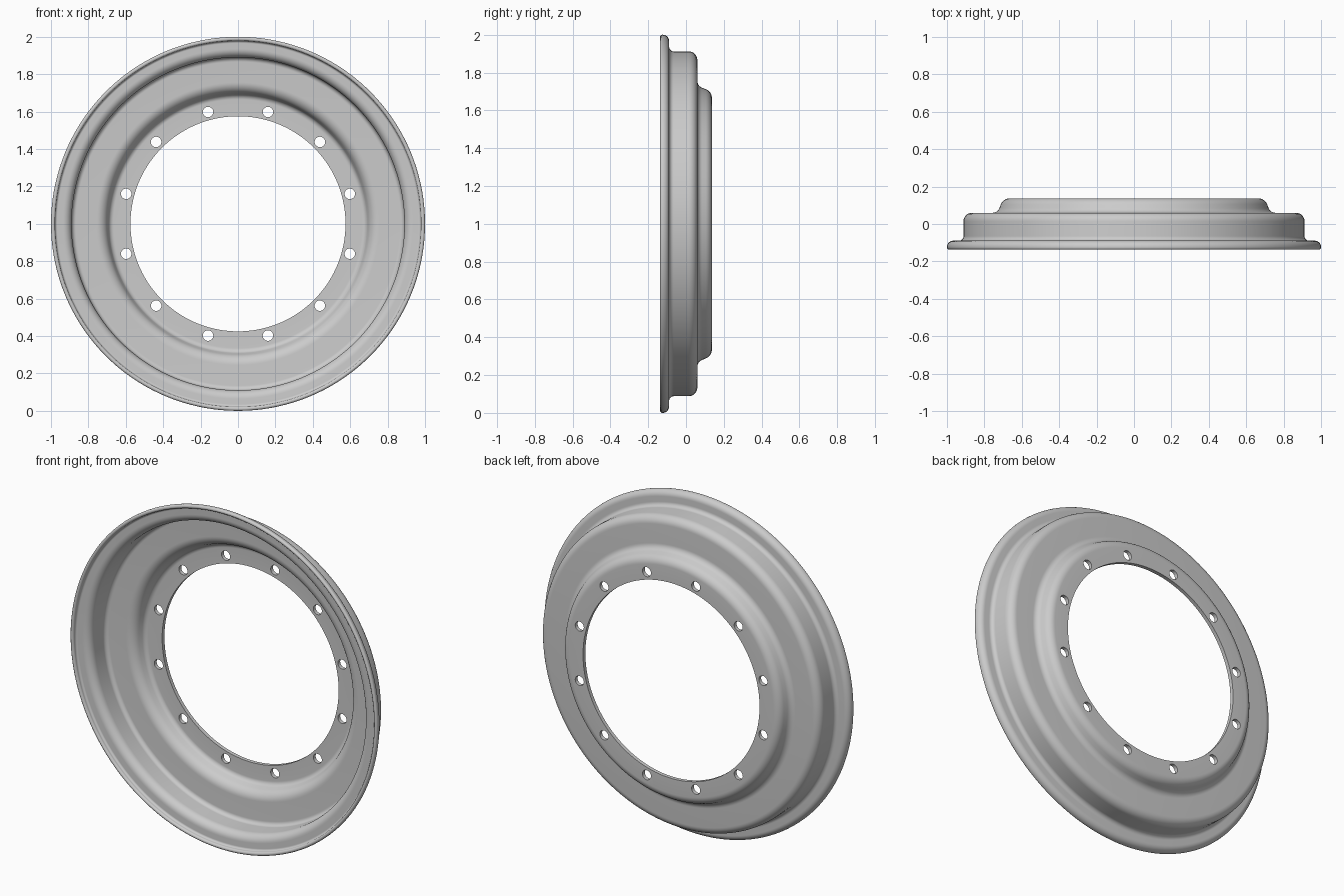
import bpy, bmesh, math
from mathutils import Vector

if "Cube" in bpy.data.objects:
    bpy.data.objects.remove(bpy.data.objects["Cube"])

T = 0.022           # sheet thickness
H = T / 2
STEPS = 144
Y0, Y1 = -0.137, 0.137


def fillet(corners, radii, n=8):
    """Round the inner corners of an open polyline."""
    pts = [corners[0]]
    for a, b, c, r in zip(corners, corners[1:], corners[2:], radii):
        u, v = (a - b).normalized(), (c - b).normalized()
        half = u.angle(v) / 2
        p, q = b + u * r / math.tan(half), b + v * r / math.tan(half)
        centre = b + (u + v).normalized() * r / math.sin(half)
        d0, d1 = p - centre, q - centre
        sweep = math.pi - 2 * half
        for i in range(n + 1):
            t = i / n
            pts.append(centre + (d0 * math.sin((1 - t) * sweep) + d1 * math.sin(t * sweep)) / math.sin(sweep))
    return pts + [corners[-1]]


# Sheet centreline as (radius, y), from rim lip to bolt flange
corners = [Vector(p) for p in ((1 - H, Y0 + H), (1 - H, -0.1), (0.912 - H, -0.1),
                               (0.912 - H, 0.06 - H), (0.722, 0.06 - H),
                               (0.692, Y1 - H), (0.575, Y1 - H))]
mid = fillet(corners, (0.023, 0.035, 0.035, 0.05, 0.04))

# Offset to both sides and round off the lip
outer, inner = [], []
for i, p in enumerate(mid):
    d = (mid[min(i + 1, len(mid) - 1)] - mid[max(i - 1, 0)]).normalized()
    if i == 0:
        d = Vector((0, 1))
    if i == len(mid) - 1:
        d = Vector((-1, 0))
    nrm = Vector((d.y, -d.x)) * H
    outer.append(p + nrm)
    inner.append(p - nrm)
lip = [mid[0] + Vector((-math.cos(a), -math.sin(a))) * H
       for a in (math.pi * k / 6 for k in range(1, 6))]
profile = outer + inner[::-1] + lip

# Revolve about the y axis
bm = bmesh.new()
rings = []
for s in range(STEPS):
    a = 2 * math.pi * s / STEPS
    rings.append([bm.verts.new((p.x * math.cos(a), p.y, 1 + p.x * math.sin(a))) for p in profile])
n = len(profile)
for s in range(STEPS):
    A, B = rings[s], rings[(s + 1) % STEPS]
    for i in range(n):
        j = (i + 1) % n
        bm.faces.new((A[i], A[j], B[j], B[i]))
bmesh.ops.recalc_face_normals(bm, faces=bm.faces)
mesh = bpy.data.meshes.new("wheel_rim")
bm.to_mesh(mesh)
bm.free()
rim = bpy.data.objects.new("wheel_rim", mesh)
bpy.context.collection.objects.link(rim)

# Twelve bolt holes
cut_bm = bmesh.new()
for k in range(12):
    a = math.radians(15 + 30 * k)
    ret = bmesh.ops.create_cone(cut_bm, cap_ends=True, segments=32, radius1=0.028, radius2=0.028, depth=0.1)
    bmesh.ops.rotate(cut_bm, verts=ret["verts"], matrix=Vector((0, 0, 1)).rotation_difference(Vector((0, 1, 0))).to_matrix())
    bmesh.ops.translate(cut_bm, verts=ret["verts"],
                        vec=(0.619 * math.cos(a), Y1 - H, 1 + 0.619 * math.sin(a)))
cut_mesh = bpy.data.meshes.new("bolt_hole_cutter")
cut_bm.to_mesh(cut_mesh)
cut_bm.free()
cutter = bpy.data.objects.new("bolt_hole_cutter", cut_mesh)
bpy.context.collection.objects.link(cutter)
cutter.hide_render = True

mod = rim.modifiers.new("bolt_holes", "BOOLEAN")
mod.operation = "DIFFERENCE"
mod.solver = "EXACT"
mod.object = cutter
bpy.context.view_layer.objects.active = rim
rim.select_set(True)
bpy.ops.object.modifier_apply(modifier=mod.name)
bpy.data.objects.remove(cutter)
bpy.ops.object.shade_smooth_by_angle(angle=math.radians(35))
